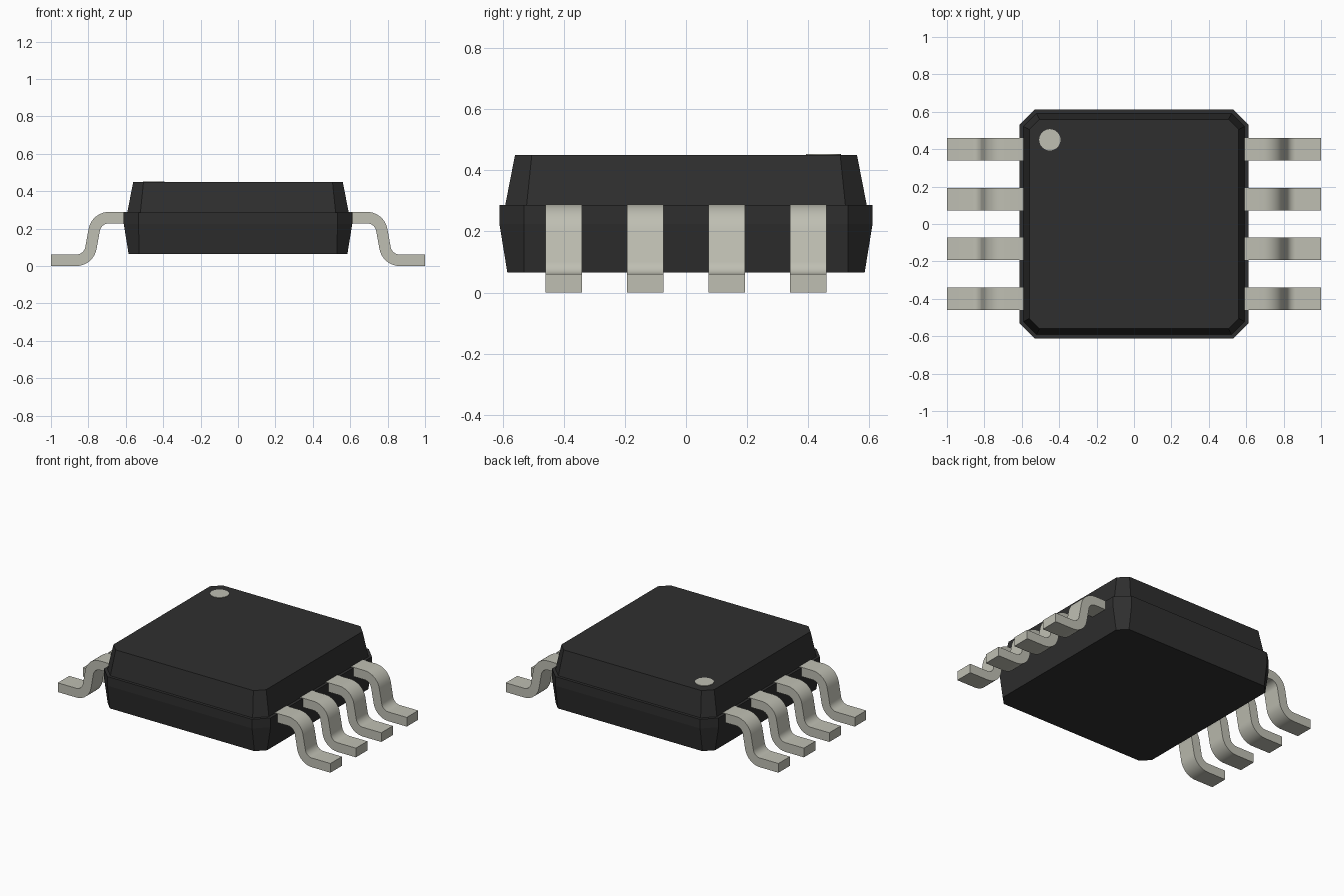
import bpy, bmesh, math

cube = bpy.data.objects.get("Cube")
if cube:
    bpy.data.objects.remove(cube, do_unlink=True)


def make_material(name, rgb, roughness, metallic=0.0):
    m = bpy.data.materials.new(name)
    m.use_nodes = True
    m.diffuse_color = (*rgb, 1)
    bsdf = m.node_tree.nodes["Principled BSDF"]
    bsdf.inputs["Base Color"].default_value = (*rgb, 1)
    bsdf.inputs["Roughness"].default_value = roughness
    return m


BLACK = make_material("black plastic", (0.028, 0.028, 0.028), 0.6)
METAL = make_material("tinned metal", (0.52, 0.52, 0.45), 0.4)


def make_object(name, bm, mat):
    bmesh.ops.recalc_face_normals(bm, faces=bm.faces[:])
    me = bpy.data.meshes.new(name)
    bm.to_mesh(me)
    bm.free()
    me.materials.append(mat)
    ob = bpy.data.objects.new(name, me)
    bpy.context.collection.objects.link(ob)
    return ob


def smooth(ob):
    bpy.ops.object.select_all(action='DESELECT')
    ob.select_set(True)
    bpy.context.view_layer.objects.active = ob
    bpy.ops.object.shade_smooth_by_angle(angle=math.radians(35))


# Package body: chamfered square sections stacked as (height, half width, chamfer)
LEVELS = [(0.065, 0.585, 0.055), (0.225, 0.611, 0.08), (0.286, 0.611, 0.08),
          (0.286, 0.592, 0.07), (0.45, 0.56, 0.055)]
bm = bmesh.new()
rings = []
for z, h, c in LEVELS:
    k = h - c
    outline = [(h, -k), (h, k), (k, h), (-k, h), (-h, k), (-h, -k), (-k, -h), (k, -h)]
    rings.append([bm.verts.new((x, y, z)) for x, y in outline])
for lo, hi in zip(rings, rings[1:]):
    for i in range(8):
        j = (i + 1) % 8
        bm.faces.new((lo[i], lo[j], hi[j], hi[i]))
bm.faces.new(rings[0])
bm.faces.new(rings[-1])
make_object("body", bm, BLACK)

# Pin one marker: thin round plate on the top
bm = bmesh.new()
bmesh.ops.create_cone(bm, cap_ends=True, segments=32, radius1=0.057, radius2=0.057, depth=0.006)
dot = make_object("pin_one_marker", bm, METAL)
dot.location = (-0.45, 0.45, 0.45)
smooth(dot)

# Gull wing lead profile: centre line points with their direction angle
THICK, WIDTH, R, BEND, STEPS = 0.061, 0.12, 0.08, math.radians(80), 10
Z_LOW, Z_HIGH, X1, X2 = THICK / 2, 0.2585, 0.69, 0.865
path = [(0.56, Z_HIGH, 0)]
for i in range(STEPS + 1):
    a = BEND * i / STEPS
    path.append((X1 + R * math.sin(a), Z_HIGH - R + R * math.cos(a), a))
for i in range(STEPS + 1):
    a = BEND * (1 - i / STEPS)
    path.append((X2 - R * math.sin(a), Z_LOW + R - R * math.cos(a), a))
path.append((1.0, Z_LOW, 0))


def make_lead(name, side, y):
    bm = bmesh.new()
    sections = []
    for x, z, a in path:
        nx, nz = math.sin(a) * THICK / 2, math.cos(a) * THICK / 2
        sections.append([bm.verts.new((side * (x + s * nx), y + t * WIDTH / 2, z + s * nz))
                         for s, t in ((1, -1), (1, 1), (-1, 1), (-1, -1))])
    for p, q in zip(sections, sections[1:]):
        for i in range(4):
            j = (i + 1) % 4
            bm.faces.new((p[i], p[j], q[j], q[i]))
    bm.faces.new(sections[0])
    bm.faces.new(sections[-1])
    smooth(make_object(name, bm, METAL))


# Four leads on each side
for label, side in (("left", 1), ("right", -1)):
    for n in range(4):
        make_lead(f"{label}_lead_{n + 1}", side, 0.4 - n * 0.8 / 3)
